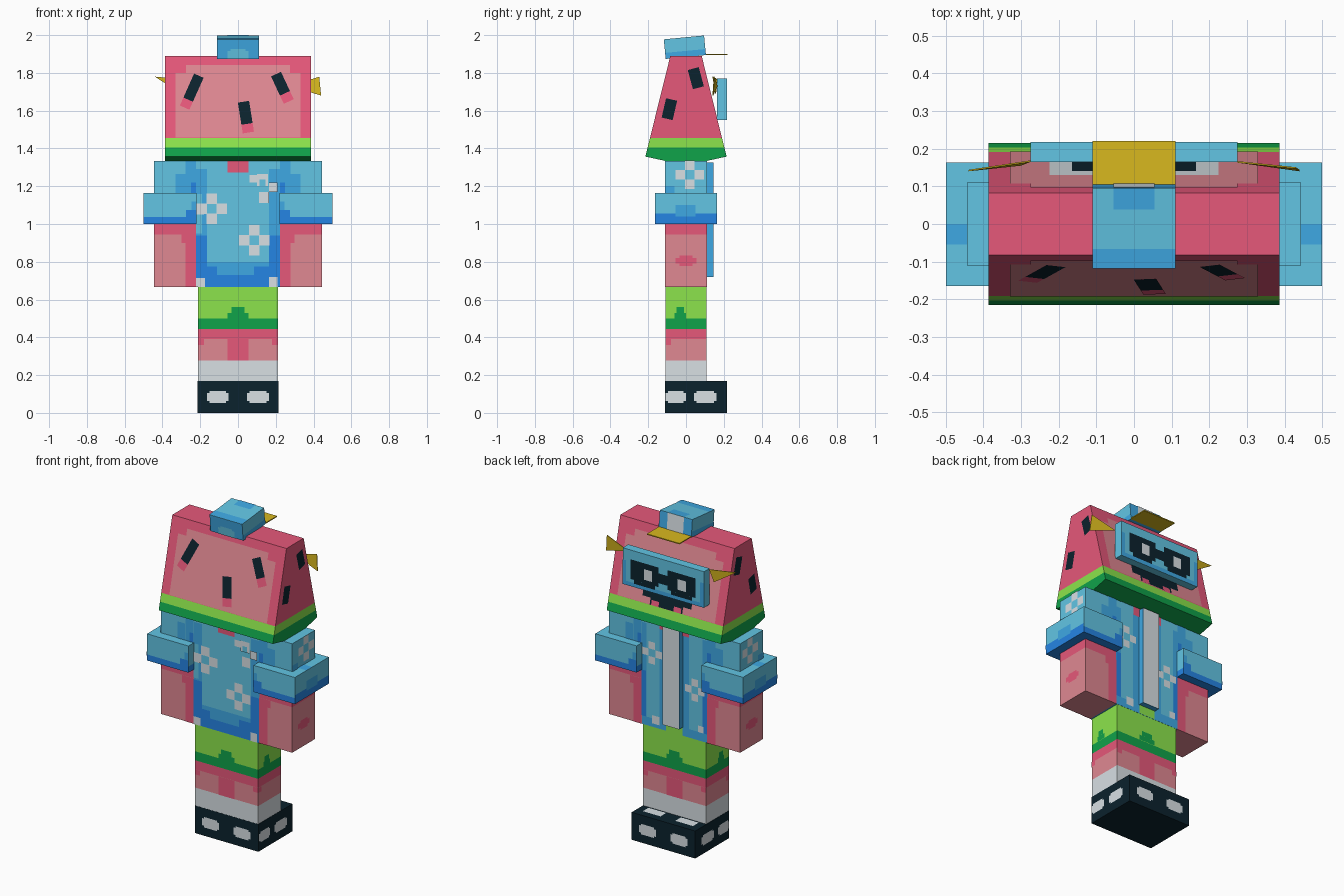
import bpy, bmesh, math
from mathutils import Vector

if "Cube" in bpy.data.objects:
    bpy.data.objects.remove(bpy.data.objects["Cube"])

PALETTE = {
    "melon_red": "E6587A", "light_pink": "E08892", "lime_green": "8CE44C",
    "rind_green": "10A34A", "ink_navy": "0B222D", "off_white": "D8E0E4",
    "light_blue": "62C5E4", "mid_blue": "3FA9E4", "deep_blue": "2585E4",
    "yellow": "D8B81E"}
ORDER = list(PALETTE)
RED, PINK, LIME, GREEN, NAVY, WHITE, BLUE, MID, DEEP, YELLOW = range(10)


def linear(h):
    c = [int(h[i:i + 2], 16) / 255 for i in (0, 2, 4)]
    return [x / 12.92 if x < .04045 else ((x + .055) / 1.055) ** 2.4 for x in c] + [1]


MATS = []
for key in ORDER:
    m = bpy.data.materials.new(key)
    m.diffuse_color = linear(PALETTE[key])
    m.use_nodes = True
    m.node_tree.nodes["Principled BSDF"].inputs["Base Color"].default_value = m.diffuse_color
    MATS.append(m)


def finish(name, bm):
    me = bpy.data.meshes.new(name)
    bm.to_mesh(me)
    bm.free()
    for m in MATS:
        me.materials.append(m)
    ob = bpy.data.objects.new(name, me)
    bpy.context.collection.objects.link(ob)
    return ob


def prism(name, profile, x0, x1, mat, bands=()):
    """Extrude a (y, z) profile along x; bands = (height, colour above it)."""
    bm = bmesh.new()
    f = bm.faces.new([bm.verts.new((x0, y, z)) for y, z in profile])
    ext = bmesh.ops.extrude_face_region(bm, geom=[f])
    bmesh.ops.translate(bm, vec=(x1 - x0, 0, 0),
                        verts=[v for v in ext["geom"] if isinstance(v, bmesh.types.BMVert)])
    for h, _ in bands:
        bmesh.ops.bisect_plane(bm, geom=bm.verts[:] + bm.edges[:] + bm.faces[:],
                               plane_co=(0, 0, h), plane_no=(0, 0, 1))
    bmesh.ops.recalc_face_normals(bm, faces=bm.faces)
    for f in bm.faces:
        f.material_index = mat
        for h, c in bands:
            if f.calc_center_median().z > h:
                f.material_index = c
    return finish(name, bm)


def box(name, x0, x1, y0, y1, z0, z1, mat, bands=()):
    return prism(name, [(y0, z0), (y1, z0), (y1, z1), (y0, z1)], x0, x1, mat, bands)


def paint(name, side, d, rects, slope=0.0):
    """Thin coloured plates on one side; rects = (colour, u0, u1, v0, v1[, turn, cu, cv])."""
    s = -1 if side[0] == "-" else 1
    if side[1] == "x":
        o, u, v, n = (s * d, 0, 0), (0, 1, 0), (0, 0, 1), (s, 0, 0)
    elif side[1] == "y":
        o, u, v, n = (0, s * d, 0), (1, 0, 0), (0, -s * slope, 1), (0, s, slope)
    else:
        o, u, v, n = (0, 0, d), (1, 0, 0), (0, 1, 0), (0, 0, s)
    o, u, v, n = Vector(o), Vector(u), Vector(v), Vector(n).normalized()
    bm = bmesh.new()
    for i, (mat, u0, u1, v0, v1, *turn) in enumerate(rects):
        pts = [(u0, v0), (u1, v0), (u1, v1), (u0, v1)]
        if turn:
            a, cu, cv = math.radians(turn[0]), turn[1], turn[2]
            pts = [(cu + p * math.cos(a) - q * math.sin(a),
                    cv + p * math.sin(a) + q * math.cos(a)) for p, q in pts]
        f = bm.faces.new([bm.verts.new(o + u * p + v * q + n * (.002 + .0003 * i)) for p, q in pts])
        f.normal_update()
        if f.normal.dot(n) < 0:
            f.normal_flip()
        f.material_index = mat
    return finish(name, bm)


def seed(u, v, w, h, turn, tip=0.0):
    out = [(RED, -w / 2, w / 2, -h / 2, h / 2, turn, u, v)] if tip else []
    return out + [(NAVY, -w / 2, w / 2, -h / 2 + h * tip, h / 2, turn, u, v)]


def flower(u, v, r=.053, s=.028):
    return [(WHITE, u + a * r - s, u + a * r + s, v + b * r - s, v + b * r + s)
            for a, b in ((0, 1), (1, 0), (0, -1), (-1, 0))]


def flip(rects, s):
    return [(m, min(s * a, s * b), max(s * a, s * b), c, d) for m, a, b, c, d in rects]


def oval(u0, u1, v0, v1):
    return [(WHITE, u0, u1, v0 + .01, v1 - .01), (WHITE, u0 + .013, u1 - .013, v0, v1)]


# Shoes
box("shoes", -.215, .215, -.11, .218, 0, .168, NAVY)
spots = oval(-.165, -.05, .052, .116) + oval(.048, .163, .052, .116)
side_spots = oval(-.108, .0, .052, .116) + oval(.042, .162, .052, .116)
paint("shoe_spots_back", "-y", .11, spots)
paint("shoe_spots_front", "+y", .218, spots)
paint("shoe_spots_left", "-x", .215, side_spots)
paint("shoe_spots_right", "+x", .215, side_spots)
paint("shoe_tops", "+z", .168, [(WHITE, -.17, -.05, .12, .175), (WHITE, .05, .17, .12, .175)])

# Legs with melon shorts
box("legs", -.213, .213, -.109, .109, .168, .667, WHITE,
    [(.278, PINK), (.39, RED), (.445, GREEN), (.5, LIME)])
knee = [(RED, -.055, .055, .278, .39), (RED, -.213, -.18, .36, .39), (RED, .18, .213, .36, .39),
        (GREEN, -.055, .055, .5, .53), (GREEN, -.035, .035, .53, .56)]
hip = [(GREEN, -.06, .0, .5, .53), (GREEN, -.05, -.01, .53, .56), (RED, -.109, -.08, .36, .39)]
for s in "-+":
    tag = "back" if s == "-" else "front"
    paint("shorts_pattern_" + tag, s + "y", .109, knee)
    paint("shorts_pattern_side_" + ("left" if s == "-" else "right"), s + "x", .213, hip)

# Torso with flowered shirt
box("torso", -.222, .222, -.11, .11, .667, 1.333, MID, [(1.29, BLUE)])
paint("shirt_back", "-y", .11, [
    (BLUE, -.165, .165, .78, 1.333), (BLUE, -.222, -.19, .95, 1.16),
    (DEEP, -.222, .222, .667, .775), (DEEP, -.222, -.165, .775, .94),
    (DEEP, .165, .222, .775, .94), (MID, -.165, .165, .775, .8),
    (MID, -.11, .085, .73, .8), (WHITE, -.222, -.175, .667, .715), (WHITE, .165, .21, .667, .72),
    (RED, -.055, .055, 1.272, 1.333), (WHITE, -.22, -.18, 1.05, 1.09)]
    + flower(-.14, 1.08) + flower(.085, .915)
    + [(WHITE, .06, .1, 1.22, 1.26), (WHITE, .11, .165, 1.11, 1.17),
       (WHITE, .165, .21, 1.17, 1.22), (WHITE, .1, .16, 1.2, 1.265), (BLUE, .115, .145, 1.2, 1.235)])
paint("shirt_front", "+y", .11, [
    (BLUE, -.19, -.1, .72, 1.333), (BLUE, .1, .19, .72, 1.333),
    (DEEP, -.222, -.19, .72, 1.0), (DEEP, .19, .222, .72, 1.0),
    (LIME, -.055, .055, .667, .73), (RED, -.1, .1, 1.28, 1.333),
    (WHITE, .1, .15, .69, .74), (WHITE, -.2, -.16, .72, .76)]
    + flower(.15, 1.12, .045, .022) + flower(-.14, .97, .045, .022))
# Raised button strip
box("shirt_strip", -.057, .057, .11, .146, .72, 1.325, MID)
paint("shirt_strip_face", "+y", .146, [(WHITE, -.057, .057, .72, 1.325)])

# Arms, sleeves and cuffs
for s in (-1, 1):
    side, sg = ("left", "-") if s < 0 else ("right", "+")
    box("arm_" + side, *sorted((s * .222, s * .444)), -.11, .11, .667, 1.333, PINK,
        [(.945, RED), (1.0, BLUE)])
    skin = flip([(RED, .222, .278, .667, .945), (RED, .278, .3, .9, .945),
                 (MID, .222, .278, 1.16, 1.333), (MID, .278, .33, 1.16, 1.265),
                 (DEEP, .222, .25, 1.16, 1.22)], s)
    for d, tag in (("-y", "back"), ("+y", "front")):
        paint(f"arm_pattern_{tag}_{side}", d, .11, skin)
    paint("arm_pattern_outer_" + side, sg + "x", .444,
          [(RED, -.055, .055, .79, .82), (RED, -.035, .035, .777, .833),
           (MID, -.11, -.06, 1.16, 1.2)] + flower(.02, 1.26, .05, .025))
    box("cuff_" + side, *sorted((s * .22, s * .5)), -.165, .163, 1.0, 1.163, DEEP, [(1.037, BLUE)])
    hem = flip([(DEEP, .22, .275, 1.03, 1.075), (MID, .22, .245, 1.075, 1.12)], s)
    paint("cuff_hem_back_" + side, "-y", .165, hem)
    paint("cuff_hem_front_" + side, "+y", .163, hem)
    paint("cuff_hem_outer_" + side, sg + "x", .5,
          [(DEEP, -.165, .163, 1.03, 1.055), (MID, -.055, .05, 1.04, 1.1)])
    paint("cuff_top_mark_" + side, "+z", 1.163, flip([(MID, .444, .5, -.055, 0)], s))

# Melon wedge head
prism("melon_head", [(-.083, 1.89), (.083, 1.89), (.215, 1.357), (.105, 1.333),
                     (-.105, 1.333), (-.215, 1.357)], -.386, .386, GREEN,
      [(1.405, LIME), (1.455, RED)])
SLOPE, D0 = .132 / .533, .083 + 1.89 * .132 / .533
flesh = [(PINK, -.33, .33, 1.457, 1.8), (PINK, -.275, .275, 1.8, 1.84)]
paint("head_back_seeds", "-y", D0, flesh + seed(-.245, 1.7, .055, .185, -24, .25)
      + seed(.042, 1.565, .06, .165, 9, .28) + seed(.235, 1.72, .058, .16, 25, .3), SLOPE)
# Face: eyes and mouth
face = flesh + [(WHITE, -.225, -.11, 1.57, 1.71), (WHITE, .11, .225, 1.57, 1.71),
                (NAVY, -.165, -.11, 1.57, 1.67), (NAVY, .11, .165, 1.57, 1.67),
                (NAVY, -.165, .165, 1.495, 1.56), (NAVY, -.11, .11, 1.457, 1.5),
                (RED, -.1, -.05, 1.457, 1.485), (RED, .05, .1, 1.457, 1.485)]
paint("face", "+y", D0, face, SLOPE)
for d, tag in (("-x", "left"), ("+x", "right")):
    paint("head_side_seeds_" + tag, d, .386,
          seed(.052, 1.772, .06, .105, 15) + seed(-.088, 1.608, .06, .105, -13))

# Goggles
box("goggles", -.275, .275, .165, .218, 1.55, 1.77, BLUE)
lens = [(MID, -.275, .275, 1.55, 1.575), (MID, -.275, -.25, 1.575, 1.7), (MID, .25, .275, 1.575, 1.7)]
for s in (-1, 1):
    lens += flip([(NAVY, .03, .22, 1.595, 1.715), (NAVY, .055, .195, 1.572, 1.595)], s)
lens += [(NAVY, -.03, .03, 1.62, 1.68), (WHITE, .075, .13, 1.615, 1.68),
         (WHITE, -.155, -.1, 1.615, 1.68)]
paint("goggle_lenses", "+y", .218, lens)

# Strap tips on both sides of the goggles
for name, pts in (("strap_tip_right", [(.275, .163, 1.73), (.43, .147, 1.78), (.44, .14, 1.68)]),
                  ("strap_tip_left", [(-.275, .165, 1.765), (-.44, .14, 1.78), (-.3, .155, 1.69)])):
    bm = bmesh.new()
    f = bm.faces.new([bm.verts.new(p) for p in pts])
    ext = bmesh.ops.extrude_face_region(bm, geom=[f])
    bmesh.ops.translate(bm, vec=(0, .004, 0),
                        verts=[v for v in ext["geom"] if isinstance(v, bmesh.types.BMVert)])
    bmesh.ops.recalc_face_normals(bm, faces=bm.faces)
    for f in bm.faces:
        f.material_index = YELLOW
    finish(name, bm)

# Tilted cap with brim
cap = box("cap", -.11, .11, -.107, .107, -.052, .052, MID, [(.051, BLUE)])
for f in cap.data.polygons:
    if f.normal.z > .9 or abs(f.normal.x) > .9:
        f.material_index = BLUE
marks = [paint("cap_back_mark", "-y", .107, [(BLUE, -.055, .055, -.052, -.01), (BLUE, -.04, .04, -.01, 0)]),
         paint("cap_front_panel", "+y", .107, [(WHITE, -.055, .055, -.052, .052)]),
         paint("cap_top_marks", "+z", .052, [(MID, -.11, .11, -.107, -.055), (MID, -.055, .055, .05, .107)])]
for d in ("-x", "+x"):
    marks.append(paint("cap_side_mark_" + ("left" if d == "-x" else "right"), d, .11,
                       [(MID, -.107, .107, -.052, -.02)]))
for ob in [cap] + marks:
    ob.location = (0, -.006, 1.936)
    ob.rotation_euler = (math.radians(5.5), 0, 0)
box("cap_brim", -.11, .11, .1, .22, 1.894, 1.9, YELLOW)
